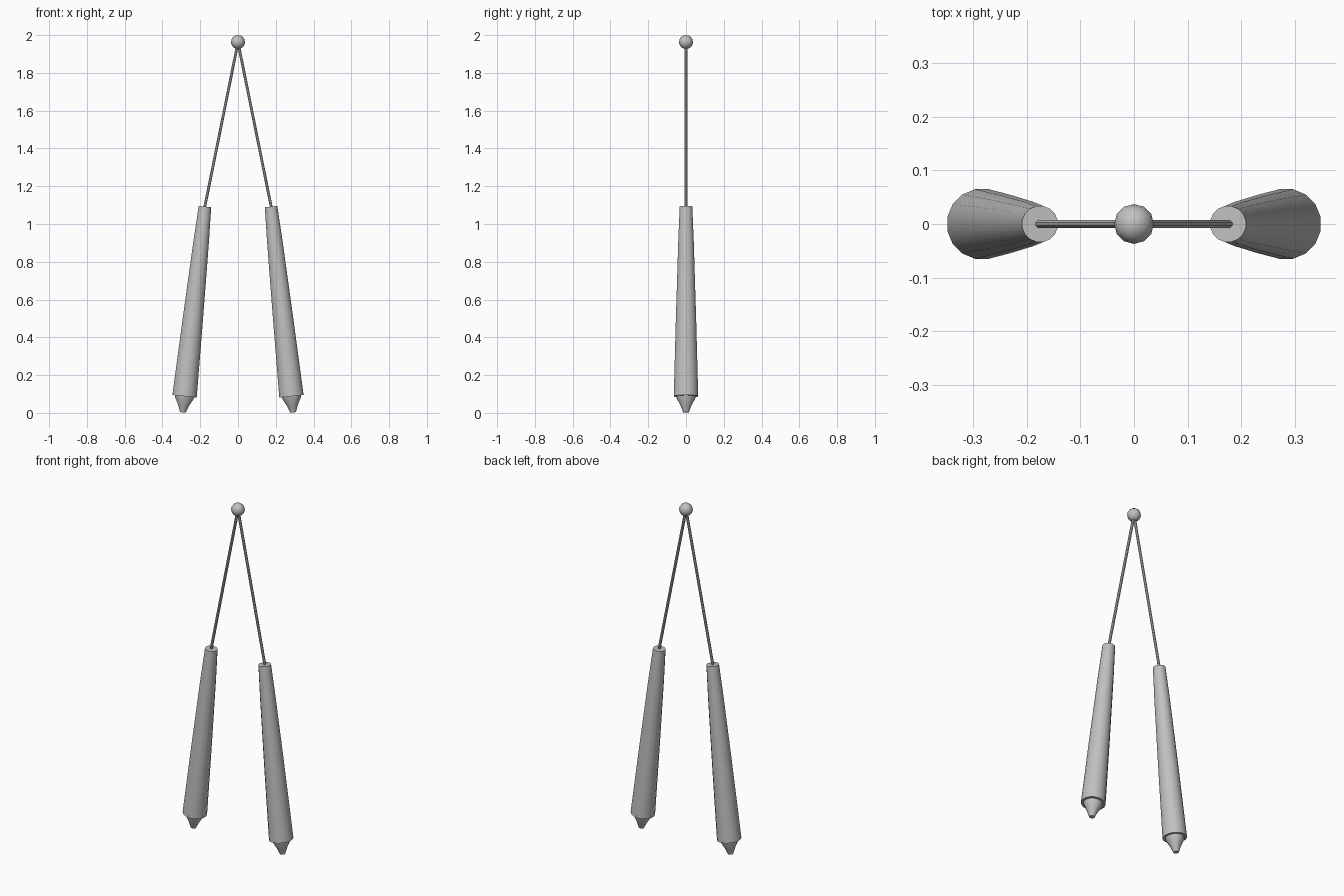
import bpy, bmesh, math
from mathutils import Vector

if "Cube" in bpy.data.objects:
    bpy.data.objects.remove(bpy.data.objects["Cube"])

grey = bpy.data.materials.new("light_grey")
grey.diffuse_color = (0.53, 0.53, 0.53, 1)
grey.use_nodes = True
grey.node_tree.nodes["Principled BSDF"].inputs["Base Color"].default_value = grey.diffuse_color


def lathe(name, start, end, profile, sides):
    """Solid of revolution; profile holds (distance along axis, radius)."""
    start, end = Vector(start), Vector(end)
    axis = (end - start).normalized()
    side = Vector((0, 1, 0))
    other = axis.cross(side)
    bm = bmesh.new()
    rings = []
    for d, r in profile:
        ring = []
        for i in range(sides):
            a = 2 * math.pi * (i + 0.5) / sides
            p = start + axis * d + (side * math.cos(a) + other * math.sin(a)) * r
            ring.append(bm.verts.new(p))
        rings.append(ring)
    for a, b in zip(rings, rings[1:]):
        for i in range(sides):
            j = (i + 1) % sides
            bm.faces.new((a[i], a[j], b[j], b[i]))
    bm.faces.new(rings[0])
    bm.faces.new(rings[-1])
    bmesh.ops.recalc_face_normals(bm, faces=bm.faces)
    mesh = bpy.data.meshes.new(name)
    bm.to_mesh(mesh)
    bm.free()
    obj = bpy.data.objects.new(name, mesh)
    bpy.context.collection.objects.link(obj)
    finish(obj)


def finish(obj):
    obj.data.materials.append(grey)
    bpy.ops.object.select_all(action='DESELECT')
    obj.select_set(True)
    bpy.context.view_layer.objects.active = obj
    bpy.ops.object.shade_smooth_by_angle(angle=math.radians(35))


for s, label in ((-1, "left"), (1, "right")):
    top = (s * 0.175, 0, 1.092)
    bottom = (s * 0.283, 0, 0.088)
    length = (Vector(bottom) - Vector(top)).length

    # tapered handle with a slight swell below the top
    lathe(label + "_handle", top, bottom,
          [(0, 0.034), (0.19 * length, 0.042), (0.6 * length, 0.055),
           (length, 0.066)], 16)

    # short cone under the handle
    tip_end = Vector(bottom) + (Vector(bottom) - Vector(top)).normalized() * 0.086
    lathe(label + "_tip", bottom, tip_end,
          [(-0.01, 0.053), (0.01, 0.05), (0.05, 0.029), (0.086, 0.015)], 16)

    # thin cord from the ball into the handle
    wire_end = Vector((s * 0.178, 0, 1.08))
    wire_start = Vector((0, 0, 1.962))
    lathe(label + "_cord", wire_start, wire_end,
          [(0, 0.008), ((wire_end - wire_start).length, 0.008)], 8)

# ball joining both cords
bpy.ops.mesh.primitive_uv_sphere_add(segments=12, ring_count=8, radius=0.037,
                                     location=(0, 0, 1.963))
ball = bpy.context.object
ball.name = "top_ball"
finish(ball)
